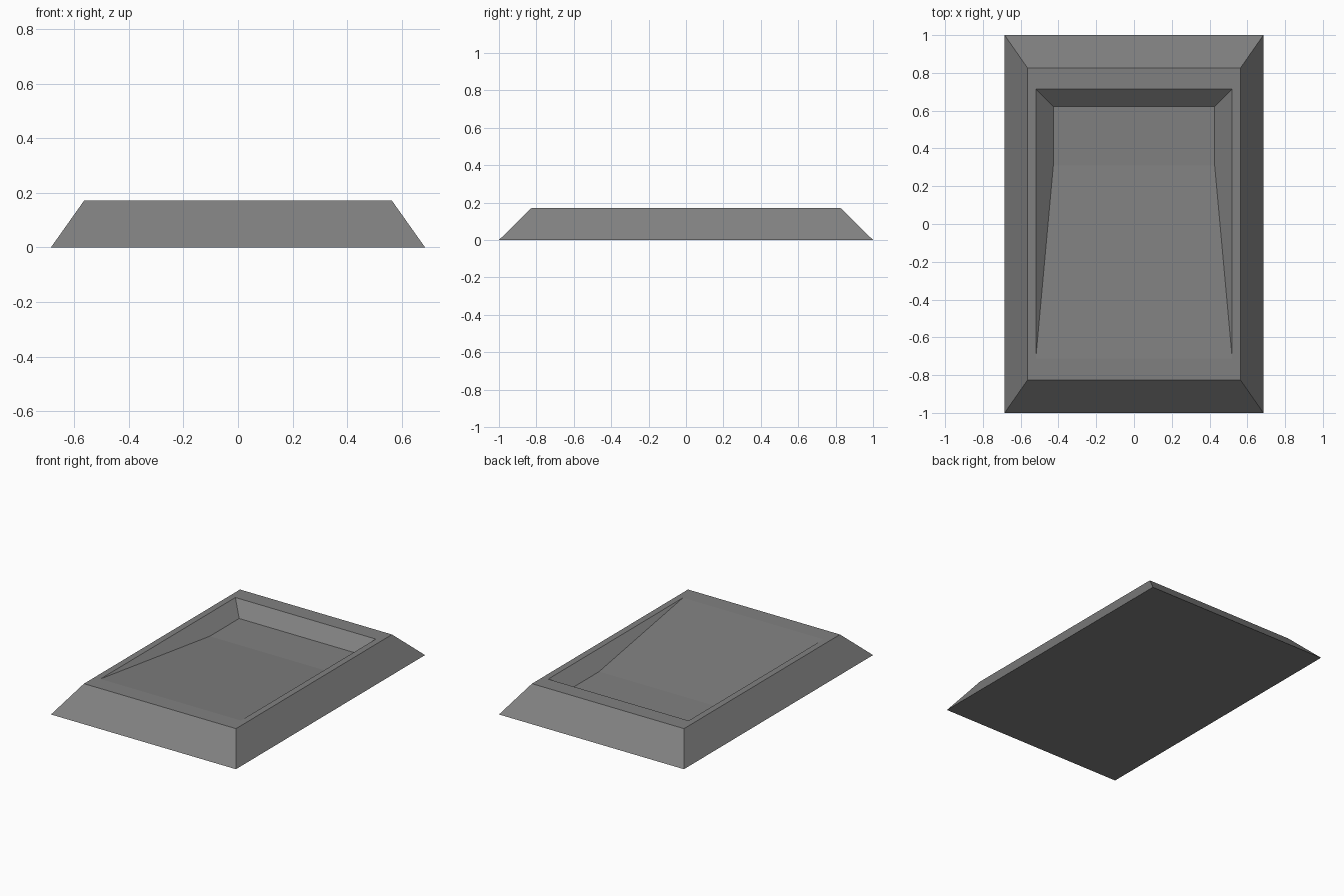
import bpy
import bmesh

old = bpy.data.objects.get("Cube")
if old:
    bpy.data.objects.remove(old, do_unlink=True)

# Single grey material
grey = bpy.data.materials.new("mid grey")
grey.use_nodes = True
colour = (0.216, 0.216, 0.216, 1)
grey.diffuse_color = colour
grey.node_tree.nodes["Principled BSDF"].inputs["Base Color"].default_value = colour

TOP = 0.172
FLOOR = 0.092

bm = bmesh.new()


def rect(half_x, front, back, z):
    """Four corners, counter-clockwise from the front left of the plan."""
    corners = [(-half_x, front), (half_x, front), (half_x, back), (-half_x, back)]
    return [bm.verts.new((x, y, z)) for x, y in corners]


def bridge(outer, inner, sides=range(4)):
    for i in sides:
        j = (i + 1) % 4
        bm.faces.new((outer[i], outer[j], inner[j], inner[i]))


# Sloped outer body with a flat rim
base = rect(0.685, -1, 1, 0)
edge = rect(0.563, -0.825, 0.825, TOP)
opening = rect(0.52, -0.712, 0.715, TOP)
bm.faces.new(base[::-1])
bridge(base, edge)
bridge(edge, opening)

# Recess: side and back walls, flat floor, and ramp rising to the front rim
floor = rect(0.427, 0.31, 0.622, FLOOR)
bridge(opening, floor)
bm.faces.new(floor)

bmesh.ops.recalc_face_normals(bm, faces=bm.faces)
mesh = bpy.data.meshes.new("recessed_block")
bm.to_mesh(mesh)
bm.free()
mesh.materials.append(grey)
block = bpy.data.objects.new("recessed_block", mesh)
bpy.context.collection.objects.link(block)
